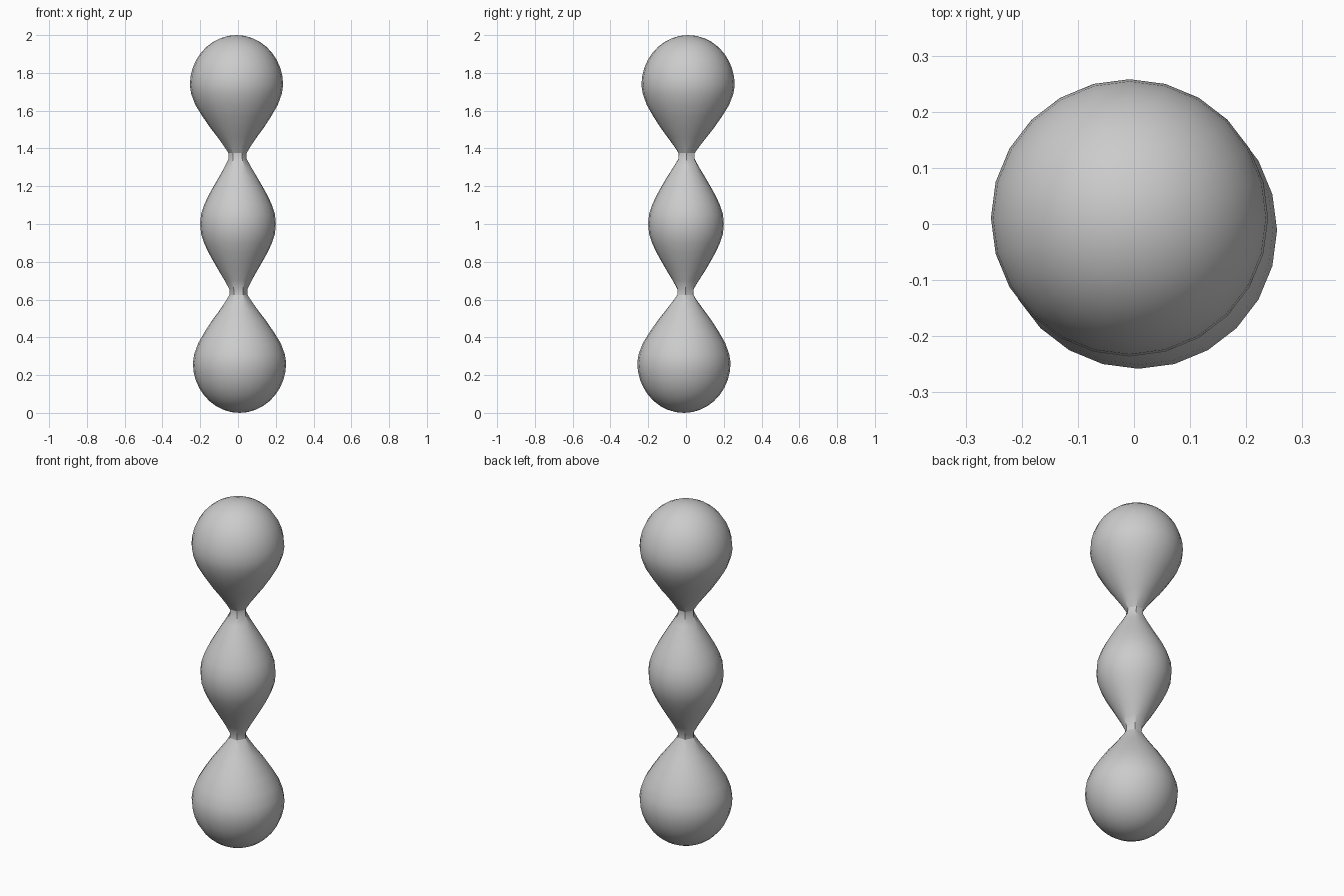
import bpy, bmesh, math

if "Cube" in bpy.data.objects:
    bpy.data.objects.remove(bpy.data.objects["Cube"])

SIDES = 24

# (z, radius) of the upper half, from the middle bulge up to the crown
upper = [(1.0, .2), (1.05, .196), (1.1, .18), (1.15, .157), (1.2, .129),
         (1.25, .1), (1.3, .07), (1.345, .046), (1.375, .046), (1.41, .068),
         (1.46, .104), (1.51, .142), (1.57, .182), (1.63, .218), (1.69, .24)]
# round cap of the end bulb
for i in range(9):
    a = math.radians(10 * i)
    upper.append((1.735 + .265 * math.sin(a), .247 * math.cos(a)))

# the lower half mirrors the upper half through the centre
rings = [(2 - z, r, -1) for z, r in reversed(upper[1:])] + [(z, r, 1) for z, r in upper]

bm = bmesh.new()
loops = []
for z, r, side in rings:
    # end bulbs sit slightly off the axis, in opposite directions
    t = side * min(1, max(0, (abs(z - 1) - .25) / .4))
    neck = max(0, 1 - abs(abs(z - 1) - .36) / .08)  # necks turn hexagonal
    loop = []
    for k in range(SIDES):
        a = 2 * math.pi * k / SIDES
        hexa = math.cos(math.pi / 6) / math.cos(a % (math.pi / 3) - math.pi / 6)
        q = r * (1 + neck * (hexa * 1.05 - 1))
        loop.append(bm.verts.new((-.008 * t + q * math.cos(a), .011 * t + q * math.sin(a), z)))
    loops.append(loop)

for lo, hi in zip(loops, loops[1:]):
    for k in range(SIDES):
        n = (k + 1) % SIDES
        bm.faces.new((lo[k], lo[n], hi[n], hi[k]))

# close both poles
for loop, z, s in ((loops[0], 0, -1), (loops[-1], 2, 1)):
    pole = bm.verts.new((-.008 * s, .011 * s, z))
    for k in range(SIDES):
        bm.faces.new((loop[k], loop[(k + 1) % SIDES], pole))
bmesh.ops.recalc_face_normals(bm, faces=bm.faces)

mesh = bpy.data.meshes.new("beaded_body")
bm.to_mesh(mesh)
bm.free()
body = bpy.data.objects.new("beaded_body", mesh)
bpy.context.collection.objects.link(body)

grey = bpy.data.materials.new("light grey")
grey.diffuse_color = (.6, .6, .6, 1)
grey.use_nodes = True
grey.node_tree.nodes["Principled BSDF"].inputs["Base Color"].default_value = grey.diffuse_color
mesh.materials.append(grey)

bpy.context.view_layer.objects.active = body
body.select_set(True)
bpy.ops.object.shade_smooth_by_angle(angle=math.radians(30))
